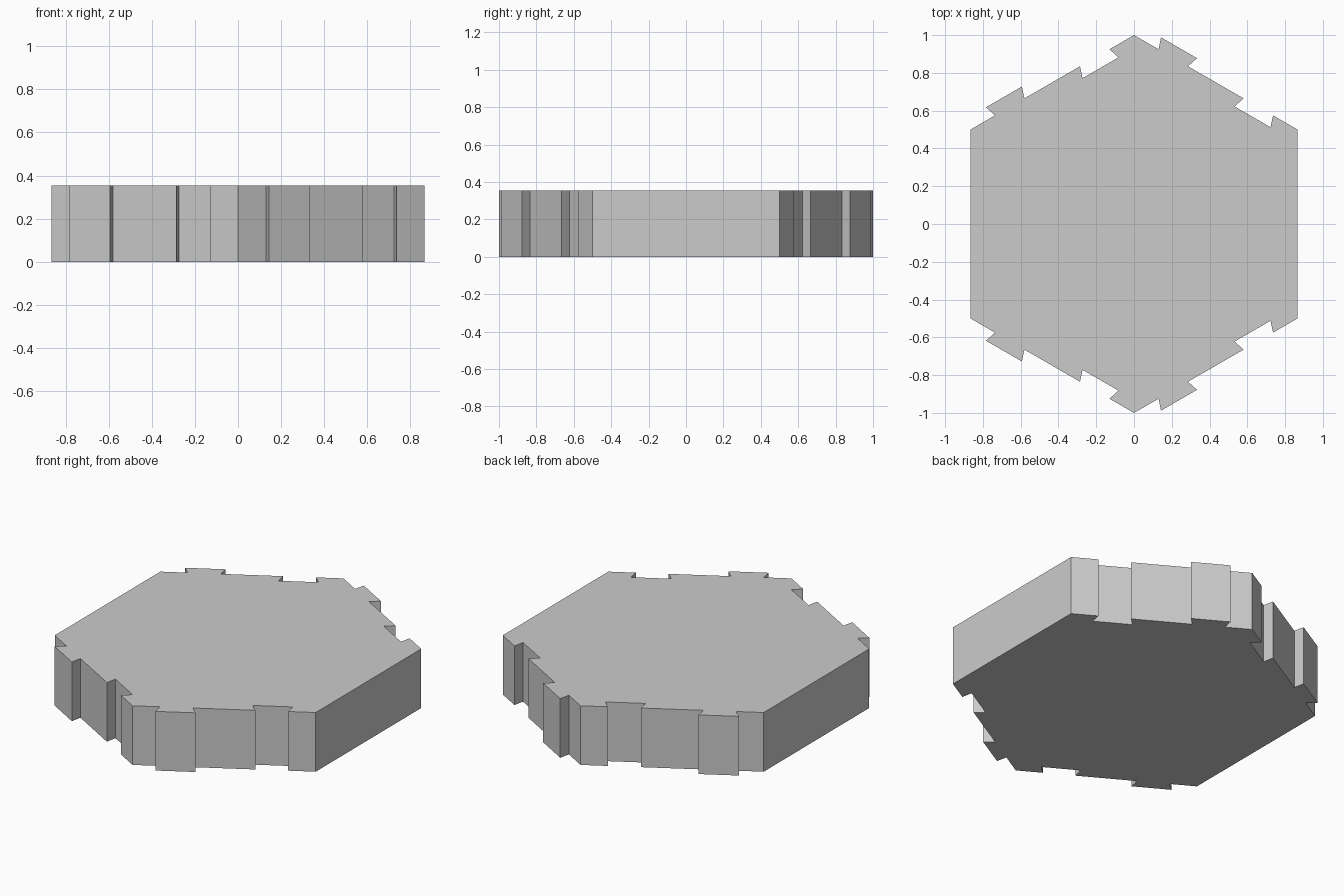
import bpy, bmesh
from math import sqrt
from mathutils import Vector

if "Cube" in bpy.data.objects:
    bpy.data.objects.remove(bpy.data.objects["Cube"])

HEIGHT = 0.355
DEPTH = 0.061          # how far tabs stick out / sockets cut in
NECK, HEAD = 0.09, 0.11  # dovetail half widths
TAB, SOCKET = 0.24, 0.76  # positions along a unit-long edge


def joint_edge(a, b):
    """Clockwise edge from a to b with one dovetail tab, then one socket."""
    d = (b - a).normalized()
    n = Vector((-d.y, d.x))
    profile = [(0, 0)]
    for centre, out in ((TAB, DEPTH), (SOCKET, -DEPTH)):
        profile += [(centre - NECK, 0), (centre - HEAD, out),
                    (centre + HEAD, out), (centre + NECK, 0)]
    return [a + d * t + n * o for t, o in profile]


# Back half of the outline, mirrored to the front half
w = sqrt(3) / 2
left, tip, right = Vector((-w, 0.5)), Vector((0, 1)), Vector((w, 0.5))
half = joint_edge(left, tip) + joint_edge(tip, right) + [right]
outline = half + [Vector((p.x, -p.y)) for p in reversed(half)]

# Extrude the outline into the tile
bm = bmesh.new()
base = bm.faces.new([bm.verts.new((p.x, p.y, 0)) for p in outline])
top = bmesh.ops.extrude_face_region(bm, geom=[base], use_keep_orig=True)
bmesh.ops.translate(bm, vec=(0, 0, HEIGHT),
                    verts=[v for v in top["geom"] if isinstance(v, bmesh.types.BMVert)])
bmesh.ops.recalc_face_normals(bm, faces=bm.faces)
mesh = bpy.data.meshes.new("hex_tile")
bm.to_mesh(mesh)
bm.free()
bpy.context.collection.objects.link(bpy.data.objects.new("hex_tile", mesh))
